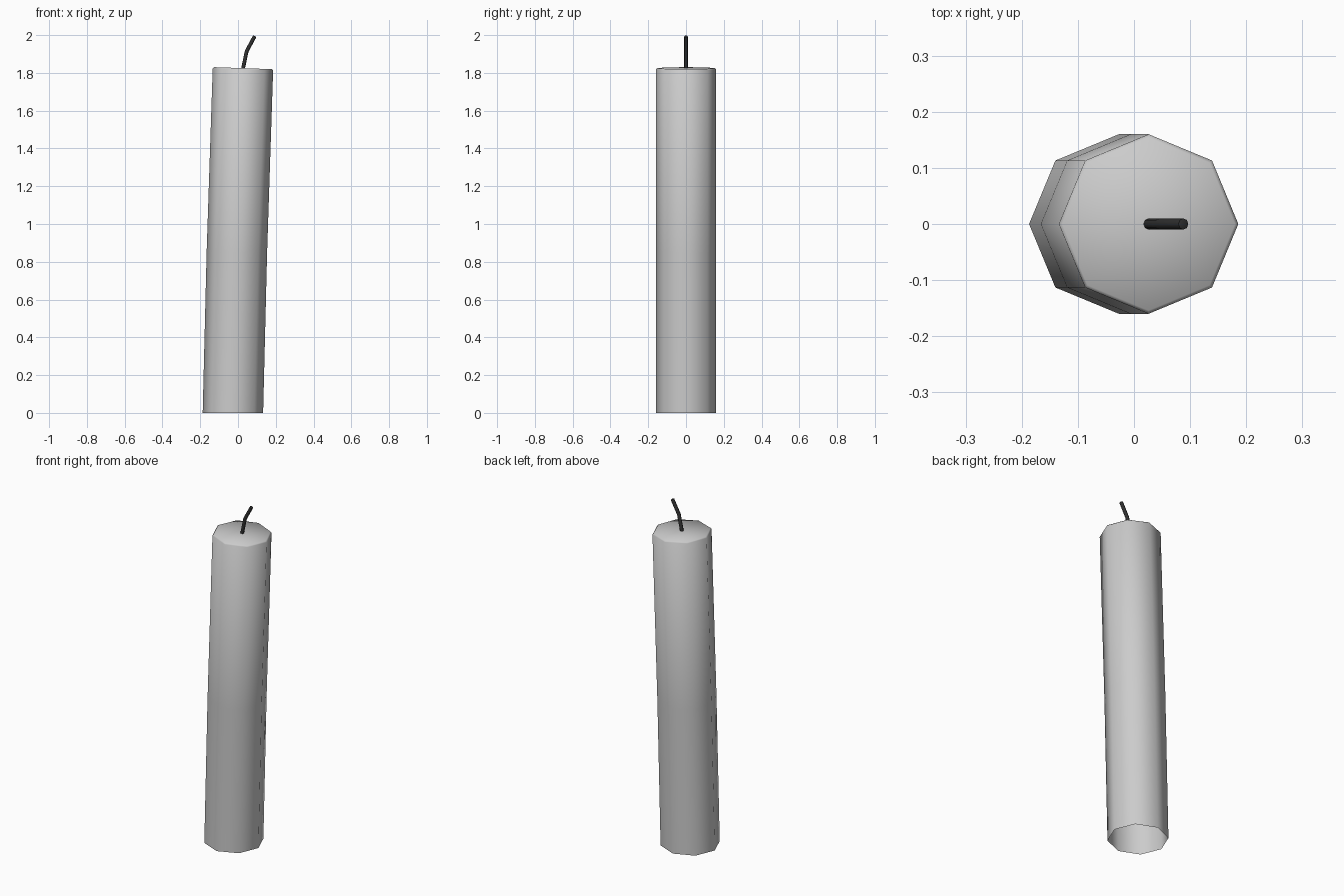
import bpy, bmesh, math
from mathutils import Vector, Matrix

if "Cube" in bpy.data.objects:
    bpy.data.objects.remove(bpy.data.objects["Cube"])


def loft(name, rings, sides, tip=None, color=None):
    """Skin a list of (x, z, radius, tilt) rings; tip = (x, z) closes the top with a fan."""
    bm = bmesh.new()
    loops = []
    for x, z, r, tilt in rings:
        rot = Matrix.Rotation(tilt, 3, 'Y')
        loops.append([bm.verts.new(Vector((x, 0, z)) + rot @ Vector(
            (r * math.cos(2 * math.pi * i / sides), r * math.sin(2 * math.pi * i / sides), 0)))
            for i in range(sides)])
    for a, b in zip(loops, loops[1:]):
        for i in range(sides):
            j = (i + 1) % sides
            bm.faces.new((a[i], a[j], b[j], b[i]))
    if tip:
        t = bm.verts.new((tip[0], 0, tip[1]))
        for i in range(sides):
            bm.faces.new((loops[-1][i], loops[-1][(i + 1) % sides], t))
    me = bpy.data.meshes.new(name)
    bm.to_mesh(me)
    bm.free()
    ob = bpy.data.objects.new(name, me)
    bpy.context.collection.objects.link(ob)
    if color:
        mat = bpy.data.materials.new(name + "_color")
        mat.diffuse_color = color
        mat.use_nodes = True
        mat.node_tree.nodes["Principled BSDF"].inputs["Base Color"].default_value = mat.diffuse_color
        me.materials.append(mat)
    bpy.ops.object.select_all(action='DESELECT')
    ob.select_set(True)
    bpy.context.view_layer.objects.active = ob
    bpy.ops.object.shade_smooth_by_angle(angle=math.radians(60))
    return ob


# Leaning octagonal wax body, open underneath, with a softened rim
loft("wax_body", [
    (-0.027, 0.0, 0.16, 0.0),
    (-0.006, 0.85, 0.16, 0.025),
    (0.026, 1.818, 0.16, 0.035),
    (0.026, 1.825, 0.154, 0.035),
], 8, tip=(0.026, 1.825))

# Bent dark wick
loft("wick", [
    (0.024, 1.81, 0.01, 0.2),
    (0.046, 1.915, 0.01, 0.35),
    (0.088, 1.993, 0.01, 0.5),
], 8, tip=(0.0895, 1.996), color=(0.03, 0.03, 0.03, 1))
